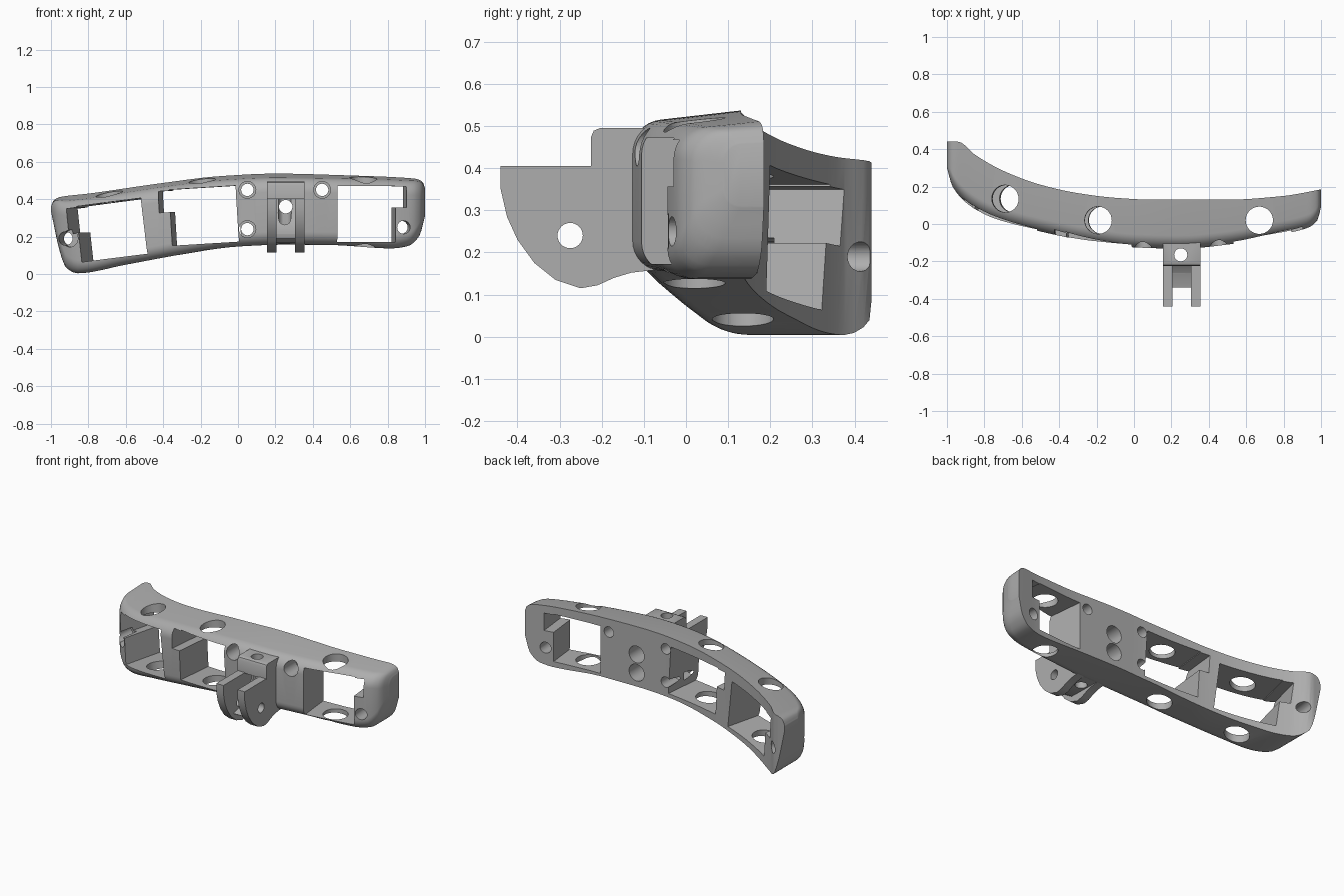
import bpy, bmesh, math
from mathutils import Matrix, Vector

if "Cube" in bpy.data.objects:
    bpy.data.objects.remove(bpy.data.objects["Cube"])

grey = bpy.data.materials.new("plain grey")
grey.use_nodes = True
grey.diffuse_color = (0.42, 0.42, 0.42, 1)
grey.node_tree.nodes["Principled BSDF"].inputs["Base Color"].default_value = grey.diffuse_color


def make(name, bm):
    bmesh.ops.recalc_face_normals(bm, faces=bm.faces)
    mesh = bpy.data.meshes.new(name)
    bm.to_mesh(mesh)
    bm.free()
    mesh.materials.append(grey)
    obj = bpy.data.objects.new(name, mesh)
    bpy.context.collection.objects.link(obj)
    return obj


def curve(points, x):
    """Smooth curve through points that never overshoots."""
    xs, ys = zip(*points)
    d = [(ys[i + 1] - ys[i]) / (xs[i + 1] - xs[i]) for i in range(len(xs) - 1)]
    m = [d[0]] + [2 * a * b / (a + b) if a * b > 0 else 0 for a, b in zip(d, d[1:])] + [d[-1]]
    i = max(k for k in range(len(d)) if x >= xs[k] or k == 0)
    h = xs[i + 1] - xs[i]
    t = (x - xs[i]) / h
    s = 1 - t
    return (ys[i] * (1 + 2 * t) * s * s + h * m[i] * t * s * s
            + ys[i + 1] * t * t * (3 - 2 * t) - h * m[i + 1] * t * t * s)


def place(center, yaw=0, rise=0):
    return (Matrix.Translation(center) @ Matrix.Rotation(-math.radians(yaw), 4, "Z")
            @ Matrix.Rotation(-math.radians(rise), 4, "Y"))


def box(matrix, size, offset=(0, 0, 0)):
    bm = bmesh.new()
    bmesh.ops.create_cube(bm, size=1, matrix=matrix @ Matrix.Translation(offset)
                          @ Matrix.Diagonal((*size, 1)))
    return make("box_cutter", bm)


def cylinder(matrix, radius, length, axis="Z"):
    turn = {"Z": Matrix(), "Y": Matrix.Rotation(math.pi / 2, 4, "X"),
            "X": Matrix.Rotation(math.pi / 2, 4, "Y")}[axis]
    bm = bmesh.new()
    bmesh.ops.create_cone(bm, cap_ends=True, segments=32, radius1=radius, radius2=radius,
                          depth=length, matrix=matrix @ turn)
    return make("round_cutter", bm)


def boolean(target, tool, operation="DIFFERENCE"):
    mod = target.modifiers.new("cut", "BOOLEAN")
    mod.object, mod.operation, mod.solver = tool, operation, "EXACT"
    bpy.context.view_layer.update()
    mesh = bpy.data.meshes.new_from_object(target.evaluated_get(bpy.context.evaluated_depsgraph_get()))
    target.modifiers.clear()
    target.data = mesh
    bpy.data.objects.remove(tool)


def plate(name, outline, x0, x1):
    """Side profile in y and z, extruded along x."""
    bm = bmesh.new()
    face = bm.faces.new([bm.verts.new((x0, y, z)) for y, z in outline])
    new = bmesh.ops.extrude_face_region(bm, geom=[face])["geom"]
    bmesh.ops.translate(bm, vec=(x1 - x0, 0, 0),
                        verts=[v for v in new if isinstance(v, bmesh.types.BMVert)])
    return make(name, bm)


# Curved body: lofted sections, rounded at the front and sharp at the back
top = [(-1, .36), (-.985, .395), (-.95, .412), (-.8, .43), (-.4, .487), (-.1, .523), (.2, .537),
       (.6, .527), (.94, .511), (.985, .495), (1, .46)]
bottom = [(-1, .335), (-.95, .11), (-.92, .035), (-.86, .004), (-.6, .05), (-.3, .105), (0, .147),
          (.25, .157), (.5, .155), (.82, .137), (.91, .15), (.97, .205), (1, .31)]
front = [(-1, .3), (-.97, .2), (-.88, .1), (-.75, .03), (-.5, -.04), (-.2, -.1), (0, -.125),
         (.25, -.132), (.5, -.11), (.75, -.062), (.93, -.02), (.98, .02), (1, .09)]
back = [(-1, .44), (-.94, .44), (-.85, .37), (-.7, .285), (-.5, .21), (-.3, .165), (-.1, .14),
        (.1, .13), (.5, .13), (.8, .15), (1, .185)]
bm = bmesh.new()
rings = []
stations = 64
for i in range(stations + 1):
    x = math.sin((i / stations - 0.5) * math.pi)
    zt, zb, yf, yb = (curve(c, x) for c in (top, bottom, front, back))
    slope = min(0.12, 0.3 * (zt - zb))
    zt_front = zt - slope * (yb - yf)
    r = min(0.07, 0.45 * (zt_front - zb), 0.45 * (yb - yf))
    pts = [(yb, zb)]
    for cz, start in ((zb + r, 270), (zt_front - r, 180)):
        for k in range(9):
            a = math.radians(start - 90 * k / 8)
            y, z = yf + r + r * math.cos(a), cz + r * math.sin(a)
            pts.append((y, z + (slope * (y - yf) if start == 180 else 0)))
    pts.append((yb, zt))
    rings.append([bm.verts.new((x, y, z)) for y, z in pts])
for a, b in zip(rings, rings[1:]):
    for j in range(len(a)):
        k = (j + 1) % len(a)
        bm.faces.new((a[j], a[k], b[k], b[j]))
bm.faces.new(rings[0])
bm.faces.new(rings[-1][::-1])
body = make("curved_body", bm)

# Three open bays, each with a side notch and a vertical hole
bays = [  # center, yaw, rise, width, notch side, notch bottom, hole x, hole y
    ((-.645, .15, .235), 14, 7, .37, -1, .01, -.665, .135),
    ((-.17, .02, .312), 6, 3.5, .36, -1, .03, -.18, .02),
    ((.675, .04, .322), -6, 0, .315, 1, .035, .67, .02)]
for center, yaw, rise, width, side, low, hx, hy in bays:
    frame = place(center, yaw, rise)
    height = 0.3
    boolean(body, box(frame, (width, 1, height)))
    notch = height / 2 - low - 0.005
    boolean(body, box(frame, (0.12, 1, notch), (side * width / 2, 0, low + notch / 2)))
    boolean(body, cylinder(place((hx, hy, center[2]), 0, rise), 0.073, 0.8))

# Screw holes with deep front counterbores
for x, z in ((.05, .45), (.05, .24), (.45, .45)):
    boolean(body, cylinder(place((x, 0, z)), 0.033, 1, "Y"))
    boolean(body, cylinder(place((x, -.2, z)), 0.045, 0.4, "Y"))
for x, z, y, yaw in ((-.91, .19, .3, 6), (.88, .25, .05, -4)):
    boolean(body, cylinder(place((x, y, z), yaw), 0.035, 0.8, "Y"))
    boolean(body, cylinder(place((x, y - .3, z), yaw), 0.045, 0.42, "Y"))

# Clevis bracket: two prongs, a scooped web and a top block
prong = [(-.44, .405), (-.44, .35), (-.425, .285), (-.4, .23), (-.36, .175), (-.31, .135),
         (-.25, .115), (-.21, .122), (-.17, .14), (-.13, .152), (-.06, .16), (-.06, .405)]
web = [(-.34, .19), (-.3, .165), (-.06, .16), (-.06, .43), (-.15, .43), (-.16, .34),
       (-.185, .28), (-.23, .23), (-.28, .205)]
block = [(-.225, .4), (-.225, .475), (-.219, .489), (-.205, .495), (-.06, .495), (-.06, .4)]
bracket = plate("clevis_bracket", block, .155, .356)
boolean(bracket, plate("web", web, .19, .32), "UNION")
for x0, x1 in ((.156, .206), (.305, .355)):
    boolean(bracket, plate("prong", prong, x0, x1), "UNION")
boolean(bracket, cylinder(place((.255, -.275, .24)), 0.03, 0.4, "X"))
boolean(bracket, cylinder(place((.25, -.165, .3)), 0.035, 0.6))

# Bores behind the bracket
for part in (body, bracket):
    boolean(part, cylinder(place((.255, 0, .36)), 0.036, 1, "Y"))
for z in (.36, .245):
    boolean(body, cylinder(place((.255, .13, z)), 0.053, 0.24, "Y"))

for obj in (body, bracket):
    bpy.ops.object.select_all(action="DESELECT")
    obj.select_set(True)
    bpy.context.view_layer.objects.active = obj
    bpy.ops.object.shade_smooth_by_angle(angle=math.radians(32))
